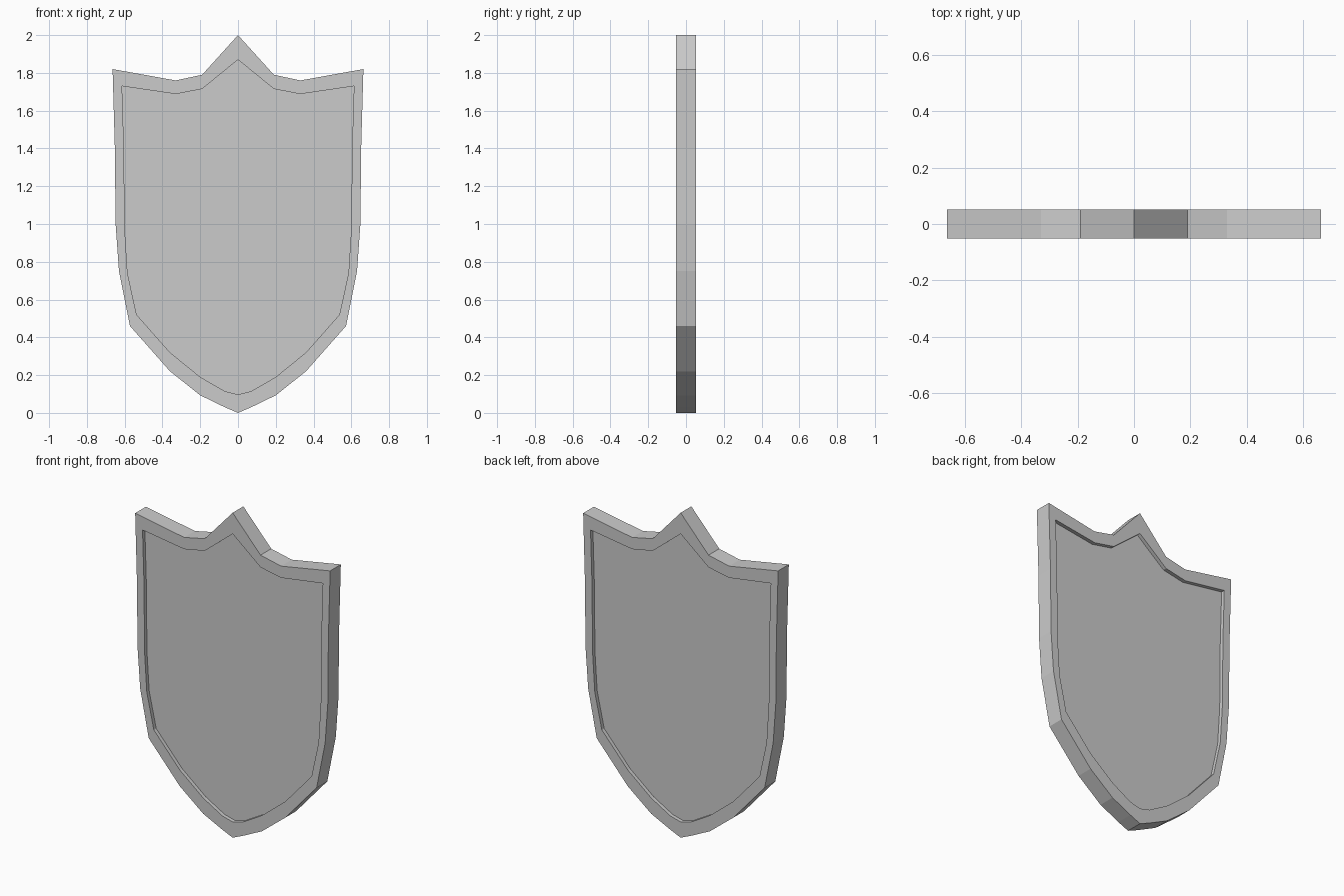
import bpy, bmesh

if "Cube" in bpy.data.objects:
    bpy.data.objects.remove(bpy.data.objects["Cube"])

# Right-half profiles (x, z), from top point to bottom point
OUTER = [(0, 2.0), (0.19, 1.79), (0.33, 1.76), (0.664, 1.82), (0.652, 1.4), (0.648, 1.0),
         (0.63, 0.75), (0.572, 0.46), (0.36, 0.22), (0.2, 0.093), (0.07, 0.03), (0, 0.0)]
INNER = [(0, 1.87), (0.19, 1.715), (0.33, 1.688), (0.614, 1.73), (0.604, 1.4), (0.6, 0.98),
         (0.585, 0.74), (0.537, 0.52), (0.36, 0.32), (0.2, 0.19), (0.07, 0.115), (0, 0.097)]
HALF = 0.052     # half thickness of the rim
RECESS = 0.023   # depth of the panel below the rim


def full_loop(half):
    return half + [(-x, z) for x, z in reversed(half[1:-1])]


def add_loop(bm, half, y):
    return [bm.verts.new((x, y, z)) for x, z in full_loop(half)]


def bridge(bm, a, b):
    n = len(a)
    for i in range(n):
        j = (i + 1) % n
        bm.faces.new((a[i], a[j], b[j], b[i]))


def finish(bm, name):
    bmesh.ops.recalc_face_normals(bm, faces=bm.faces)
    mesh = bpy.data.meshes.new(name)
    bm.to_mesh(mesh)
    bm.free()
    bpy.context.collection.objects.link(bpy.data.objects.new(name, mesh))


# Raised rim: closed ring around the shield
bm = bmesh.new()
rings = [add_loop(bm, p, y) for p, y in
         ((OUTER, -HALF), (OUTER, HALF), (INNER, HALF), (INNER, -HALF))]
for k in range(4):
    bridge(bm, rings[k], rings[(k + 1) % 4])
finish(bm, "shield_rim")

# Recessed panel: front and back faces sunk inside the rim
bm = bmesh.new()
for y in (-HALF + RECESS, HALF - RECESS):
    face = bm.faces.new(add_loop(bm, INNER, y))
    face.normal_update()
    if face.normal.y * y < 0:
        face.normal_flip()
mesh = bpy.data.meshes.new("shield_panel")
bmesh.ops.triangulate(bm, faces=bm.faces)
bm.to_mesh(mesh)
bm.free()
bpy.context.collection.objects.link(bpy.data.objects.new("shield_panel", mesh))
